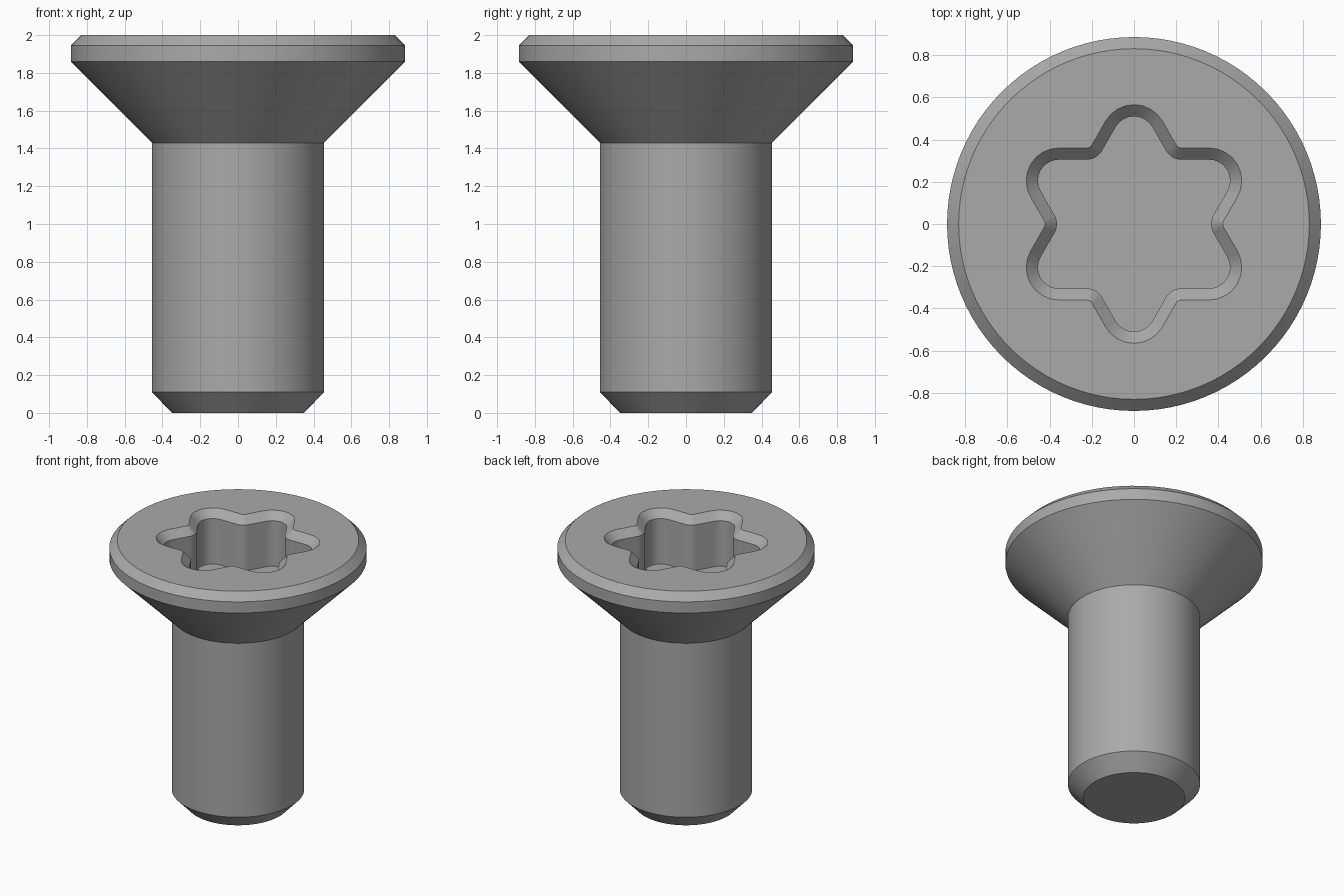
import bpy, bmesh
from math import radians, cos, sin

cube = bpy.data.objects.get("Cube")
if cube:
    bpy.data.objects.remove(cube)

steel = bpy.data.materials.new("steel grey")
steel.use_nodes = True
grey = (0.4, 0.4, 0.4, 1)
steel.diffuse_color = grey
steel.node_tree.nodes["Principled BSDF"].inputs["Base Color"].default_value = grey

LOBE, VALLEY = 9, 7            # points per lobe arc and per valley arc
COUNT = 6 * (LOBE + VALLEY)
LOBE_DIST, VALLEY_DIST = 0.41, 0.45


def arc(dist, direction, radius, start, sweep, n):
    """Points on an arc whose centre lies at dist along direction."""
    cx, cy = dist * cos(radians(direction)), dist * sin(radians(direction))
    angles = [radians(start + sweep * i / (n - 1)) for i in range(n)]
    return [(cx + radius * cos(a), cy + radius * sin(a)) for a in angles]


def star(lobe_radius, valley_radius):
    """Six rounded lobes joined by rounded valleys."""
    points = []
    for k in range(6):
        d = 30 + 60 * k
        points += arc(LOBE_DIST, d, lobe_radius, d - 60, 120, LOBE)
        points += arc(VALLEY_DIST, d + 30, valley_radius, d + 240, -60, VALLEY)
    return points


def circle(radius):
    """Circle whose points line up with those of the star."""
    angles = [radians(30 + (i - LOBE // 2) * 360 / COUNT) for i in range(COUNT)]
    return [(radius * cos(a), radius * sin(a)) for a in angles]


# Sections from the shank tip, over the head, and down into the drive recess
sections = [
    (circle(0.35), 0.0),
    (circle(0.455), 0.11),
    (circle(0.455), 1.43),
    (circle(0.885), 1.86),
    (circle(0.885), 1.945),
    (circle(0.83), 2.0),
    (star(0.155, 0.03), 2.0),
    (star(0.10, 0.085), 1.945),
    (star(0.10, 0.085), 1.60),
]

bm = bmesh.new()
rings = [[bm.verts.new((x, y, z)) for x, y in pts] for pts, z in sections]
for low, high in zip(rings, rings[1:]):
    for i in range(COUNT):
        j = (i + 1) % COUNT
        bm.faces.new((low[i], low[j], high[j], high[i]))
bm.faces.new(rings[0][::-1])   # shank tip
bm.faces.new(rings[-1])        # recess floor

mesh = bpy.data.meshes.new("countersunk_screw")
bm.to_mesh(mesh)
bm.free()
mesh.materials.append(steel)
screw = bpy.data.objects.new("countersunk_screw", mesh)
bpy.context.collection.objects.link(screw)

bpy.ops.object.select_all(action='DESELECT')
screw.select_set(True)
bpy.context.view_layer.objects.active = screw
bpy.ops.object.shade_smooth_by_angle(angle=radians(30))
